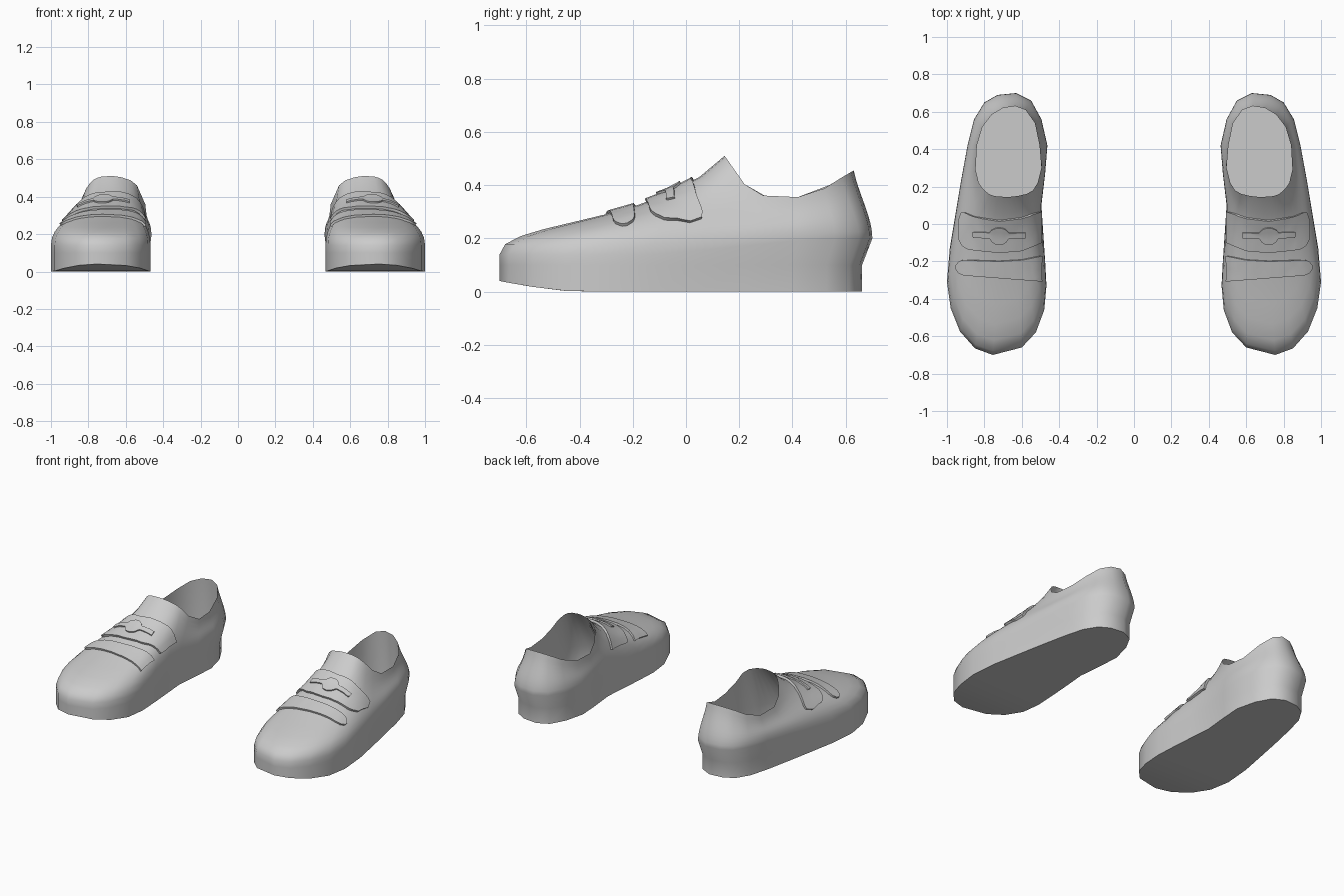
import bpy, bmesh, math
from mathutils import Vector, Matrix
from mathutils.bvhtree import BVHTree

cube = bpy.data.objects.get("Cube")
if cube:
    bpy.data.objects.remove(cube, do_unlink=True)

grey = bpy.data.materials.new("plain_grey")
grey.use_nodes = True
COLOUR = (0.6, 0.6, 0.6, 1)
grey.diffuse_color = COLOUR
grey.node_tree.nodes["Principled BSDF"].inputs["Base Color"].default_value = COLOUR

# Columns around the left shoe, from the toe past the outer side:
# widest outline x, y, then the matching collar x, y
COLUMNS = [
    (.755, -.70, .69, .145), (.85, -.665, .73, .147), (.93, -.575, .755, .152),
    (.98, -.45, .775, .16), (1, -.31, .795, .175), (.985, -.13, .81, .19),
    (.955, .05, .83, .22), (.925, .23, .847, .29), (.89, .42, .84, .42),
    (.855, .56, .81, .52), (.80, .65, .76, .585), (.73, .69, .70, .62),
    (.63, .70, .635, .63), (.55, .66, .58, .61), (.495, .56, .53, .54),
    (.463, .42, .505, .42), (.475, .27, .495, .30), (.495, .1, .515, .22),
    (.485, -.05, .54, .18), (.475, -.2, .575, .16), (.468, -.33, .60, .155),
    (.48, -.46, .62, .15), (.525, -.58, .645, .147), (.60, -.66, .665, .145),
]
N = len(COLUMNS)
COLLAR = [(.145, .51), (.24, .375), (.31, .355), (.42, .355), (.5, .375), (.57, .42), (.63, .455)]


def interp(points, v):
    """Straight-line lookup in a short list of pairs."""
    if v <= points[0][0]:
        return points[0][1]
    for (a, p), (b, q) in zip(points, points[1:]):
        if v <= b:
            return p + (q - p) * (v - a) / (b - a)
    return points[-1][1]


def bezier(p, t):
    s = 1 - t
    return p[0] * s**3 + p[1] * 3 * s * s * t + p[2] * 3 * s * t * t + p[3] * t**3


def column(ox, oy, cx, cy):
    """One line of points from the sole edge over the upper and down inside."""
    collar = Vector((cx, cy, interp(COLLAR, cy)))
    back = min(max((oy + .1) / .6, 0), 1)
    start = Vector((ox, oy, .14 + .06 * back))
    out = Vector((ox - cx, oy - cy, 0))
    handle = collar + out * .29 - Vector((0, 0, .08 + .22 * out.length))
    curve = [start, start + Vector((0, 0, .13 - .05 * back)), handle, collar]
    # toe spring and tucked-in heel
    toe = .04 * max(0, (-oy - .4) / .3) ** 1.5
    tuck = 1 - .055 * back
    low = Vector((.69 + (ox - .69) * tuck, oy * tuck, toe))
    line = [low, Vector((low.x, low.y, max(.1, toe + .05)))]
    line += [bezier(curve, k / 9) for k in range(10)]
    inner = collar + out * .25
    line += [Vector((inner.x, inner.y, .2)), Vector((inner.x, inner.y, .08))]
    return line


def add_pair(name, bm):
    """Makes the left part and its mirrored right twin."""
    bmesh.ops.recalc_face_normals(bm, faces=bm.faces[:])
    left = bpy.data.meshes.new("left_" + name)
    bm.to_mesh(left)
    left.materials.append(grey)
    right = left.copy()
    right.name = "right_" + name
    right.transform(Matrix.Scale(-1, 4, (1, 0, 0)))
    right.flip_normals()
    for mesh in (left, right):
        ob = bpy.data.objects.new(mesh.name, mesh)
        bpy.context.collection.objects.link(ob)
        bpy.ops.object.select_all(action='DESELECT')
        ob.select_set(True)
        bpy.context.view_layer.objects.active = ob
        bpy.ops.object.shade_smooth_by_angle(angle=math.radians(42))


# Shoe body: outer wall, upper, collar and lining
body = bmesh.new()
grid = [[body.verts.new(p) for p in column(*c)] for c in COLUMNS]
for i in range(N):
    a, b = grid[i], grid[(i + 1) % N]
    for k in range(len(a) - 1):
        body.faces.new((a[k], b[k], b[k + 1], a[k + 1]))
# Sole and insole, filled with strips across the shoe
for level in (0, -1):
    ring = [g[level] for g in grid]
    half = N // 2
    for i in range(half):
        strip = [ring[i], ring[i + 1], ring[-i - 1], ring[-i % N]]
        body.faces.new(list(dict.fromkeys(strip)))
bmesh.ops.recalc_face_normals(body, faces=body.faces[:])
surface = BVHTree.FromBMesh(body)
add_pair("shoe_body", body)


def plate(name, x0, x1, lower, upper, lift, nx=28, ny=6):
    """A thin strip laid on the upper, between two edge functions of x."""
    bm = bmesh.new()
    rows, normals = [], {}
    for i in range(nx + 1):
        x = x0 + (x1 - x0) * i / nx
        row = []
        for j in range(ny + 1):
            y = lower(x) + (upper(x) - lower(x)) * j / ny
            hit, normal, _, _ = surface.ray_cast(Vector((x, y, 2)), Vector((0, 0, -1)))
            v = bm.verts.new(hit - normal * .006)
            normals[v] = normal.copy()
            row.append(v)
        rows.append(row)
    for a, b in zip(rows, rows[1:]):
        for j in range(ny):
            bm.faces.new((a[j], b[j], b[j + 1], a[j + 1]))
    base = bm.verts[:]
    shift = {tuple(v.co): normals[v] for v in base}
    top = bmesh.ops.extrude_face_region(bm, geom=bm.faces[:], use_keep_orig=True)
    for v in top["geom"]:
        if isinstance(v, bmesh.types.BMVert):
            v.co += shift[tuple(v.co)] * (lift + .006)
    add_pair(name, bm)


def rounded(x, end, reach, amount):
    """Narrows a strap towards its rounded outer end."""
    t = max(0, (x - end + reach) / reach)
    return amount * (1 - math.sqrt(max(0, 1 - t * t)))


FRONT_TOP = [(.5, -.17), (.6, -.19), (.72, -.197), (.95, -.19)]
FRONT_LOW = [(.5, -.305), (.72, -.287), (.95, -.27)]
BACK_TOP = [(.505, .065), (.53, .06), (.6, .035), (.72, .02), (.85, .04), (.91, .065)]
BACK_LOW = [(.505, -.1), (.6, -.14), (.72, -.15), (.88, -.135), (.93, -.11)]

# Front strap and wider back strap
plate("front_strap", .5, .947,
      lambda x: interp(FRONT_LOW, x) + rounded(x, .947, .05, .03),
      lambda x: interp(FRONT_TOP, x) - rounded(x, .947, .05, .03), .012)
plate("back_strap", .505, .93,
      lambda x: interp(BACK_LOW, x) + rounded(x, .93, .03, .03),
      lambda x: interp(BACK_TOP, x) - rounded(x, .93, .03, .05), .014)


# Fastening bar with a round middle
def bar_half(x):
    return max(.014, math.sqrt(max(0, .05**2 - (x - .72)**2)))


plate("strap_fastener", .585, .85,
      lambda x: -.056 - bar_half(x), lambda x: -.05 + bar_half(x) * .75, .022, 32, 4)
